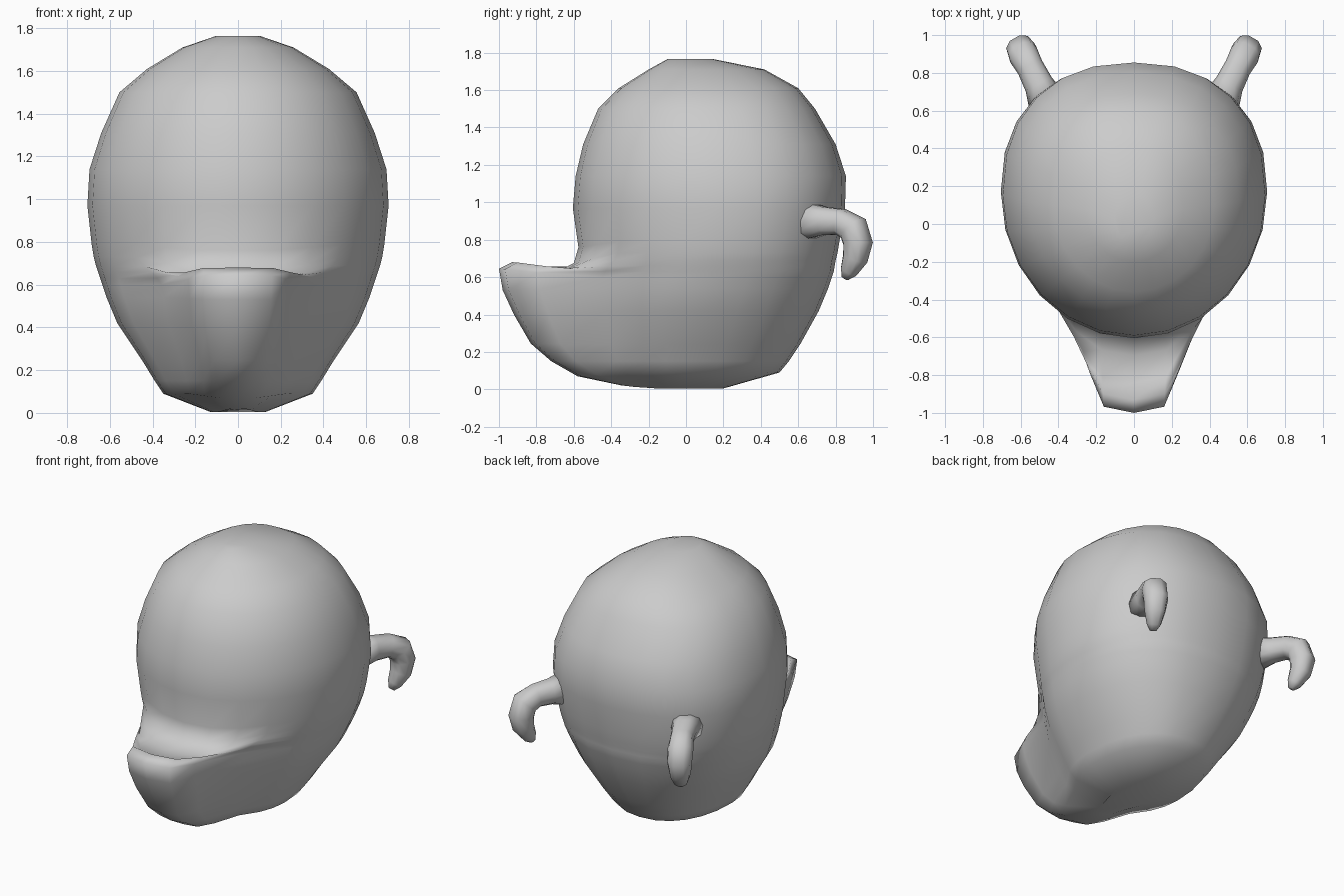
import bpy, bmesh, math
from mathutils import Vector

if "Cube" in bpy.data.objects:
    bpy.data.objects.remove(bpy.data.objects["Cube"])

SEG = 24
grey = bpy.data.materials.new("grey")
grey.diffuse_color = (0.6, 0.6, 0.6, 1)
grey.use_nodes = True
grey.node_tree.nodes["Principled BSDF"].inputs["Base Color"].default_value = grey.diffuse_color


def loft(name, rings):
    """Skin a list of equal-length closed rings and cap both ends."""
    bm = bmesh.new()
    rows = [[bm.verts.new(p) for p in ring] for ring in rings]
    n = len(rows[0])
    for a, b in zip(rows, rows[1:]):
        for i in range(n):
            j = (i + 1) % n
            bm.faces.new((a[i], a[j], b[j], b[i]))
    bm.faces.new(rows[0][::-1])
    bm.faces.new(rows[-1])
    bmesh.ops.recalc_face_normals(bm, faces=bm.faces[:])
    mesh = bpy.data.meshes.new(name)
    bm.to_mesh(mesh)
    bm.free()
    mesh.materials.append(grey)
    mesh.shade_smooth()
    obj = bpy.data.objects.new(name, mesh)
    bpy.context.collection.objects.link(obj)
    return obj


def power(v, e):
    return math.copysign(abs(v) ** e, v)


def head_ring(z, half, back, mid, front, push=0, z_front=None):
    """Egg outline whose front is drawn out and narrowed into the snout."""
    z_front = z if z_front is None else z_front
    pts = []
    for i in range(SEG):
        t = 2 * math.pi * i / SEG
        c, s = math.cos(t), math.sin(t)
        if s >= 0:  # squarer back half
            pts.append((half * power(c, 0.87), mid + (back - mid) * power(s, 0.87), z))
            continue
        k = min(max((-s - 0.6) / 0.4, 0), 1)
        w = k * k * (3 - 2 * k)
        pinch = 1 - 1.4 * w * (1 - w) * push / 0.42
        pts.append((half * c * pinch, mid + (mid - front) * s - push * w,
                    z + (z_front - z) * w * w))
    return pts


# Head and snout: height, half width, back, widest y, front, snout length, snout height
sections = [
    (0.005, 0.13, 0.20, 0.00, -0.20, 0.14, 0.02),
    (0.09, 0.35, 0.50, 0.00, -0.40, 0.18, 0.07),
    (0.15, 0.39, 0.55, 0.02, -0.46, 0.26, 0.15),
    (0.24, 0.445, 0.61, 0.04, -0.50, 0.33, 0.245),
    (0.42, 0.565, 0.71, 0.08, -0.55, 0.37, 0.40),
    (0.54, 0.615, 0.76, 0.11, -0.57, 0.41, 0.53),
    (0.60, 0.635, 0.78, 0.13, -0.58, 0.42, 0.645),
    (0.63, 0.645, 0.79, 0.14, -0.58, 0.35, 0.68),
    (0.66, 0.655, 0.795, 0.14, -0.58, 0.26, 0.625),
    (0.69, 0.665, 0.80, 0.15, -0.575, 0.12, 0.625),
    (0.73, 0.675, 0.81, 0.15, -0.57, 0.03, 0.675),
    (0.79, 0.685, 0.82, 0.16, -0.575, 0, 0.76),
    (0.97, 0.705, 0.85, 0.17, -0.605),
    (1.14, 0.695, 0.855, 0.15, -0.59),
    (1.31, 0.64, 0.80, 0.14, -0.55),
    (1.50, 0.555, 0.69, 0.12, -0.47),
    (1.61, 0.425, 0.60, 0.10, -0.36),
    (1.71, 0.26, 0.42, 0.08, -0.20),
    (1.765, 0.10, 0.15, 0.03, -0.10),
]
loft("head", [head_ring(*s) for s in sections])

# Hooked horns: centre line points with radius, curling down behind the head
path = [
    (0.45, 0.62, 0.90, 0.11), (0.505, 0.74, 0.90, 0.078), (0.55, 0.83, 0.895, 0.072),
    (0.585, 0.895, 0.86, 0.08), (0.595, 0.92, 0.78, 0.077), (0.59, 0.905, 0.70, 0.066),
    (0.57, 0.87, 0.63, 0.045), (0.56, 0.85, 0.595, 0.02),
]
for side, label in ((1, "right"), (-1, "left")):
    points = [Vector(p[:3]) for p in path]
    across = Vector((0.87, -0.5, 0))
    rings = []
    for i, p in enumerate(points):
        along = points[min(i + 1, len(points) - 1)] - points[max(i - 1, 0)]
        up = across.cross(along).normalized()
        r = path[i][3]
        ring = []
        for j in range(10):
            t = 2 * math.pi * j / 10
            q = p + r * (across * power(math.cos(t), 0.8) + up * power(math.sin(t), 0.8))
            ring.append((side * q.x, q.y, q.z))
        rings.append(ring)
    loft("horn_" + label, rings)
